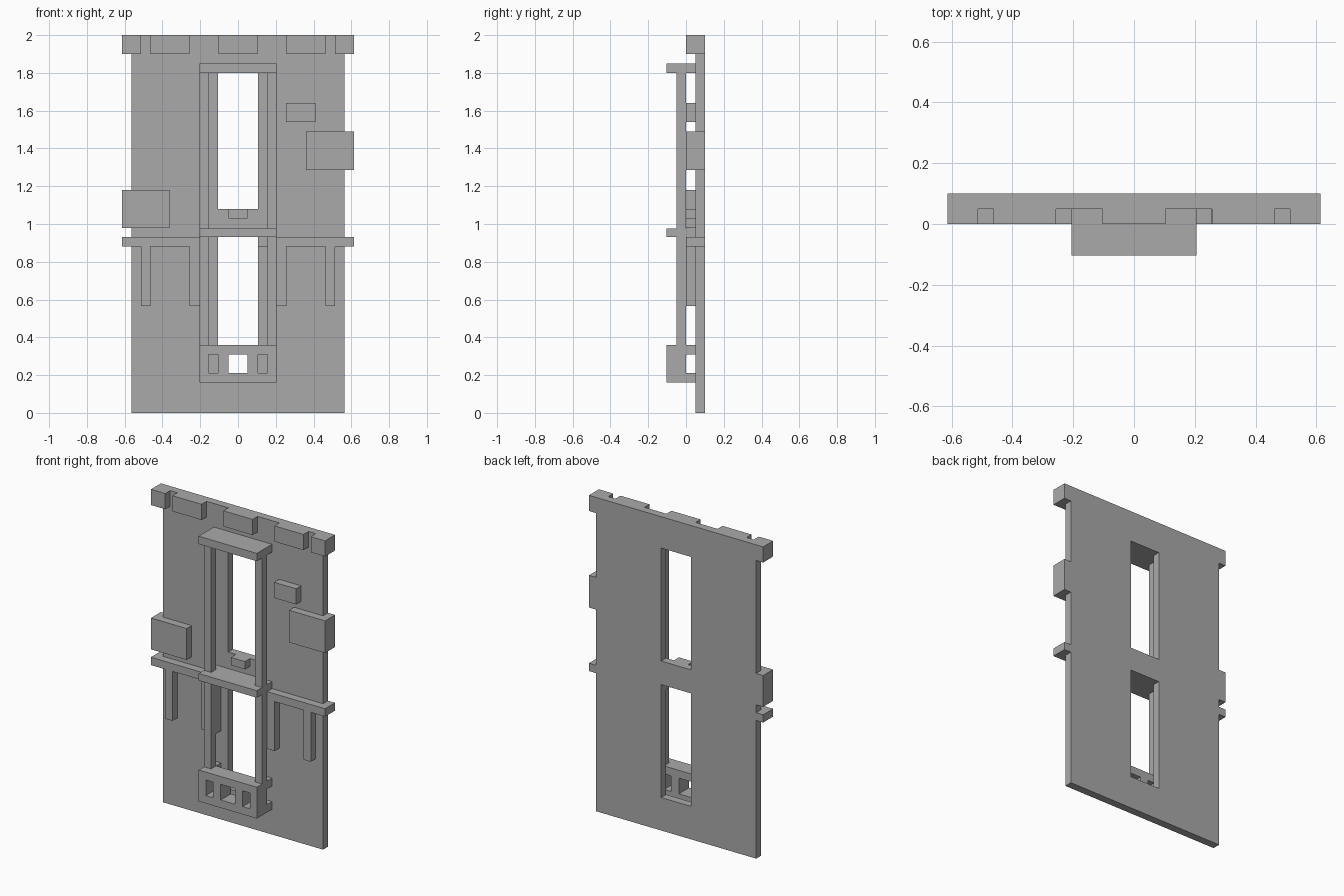
import bpy, bmesh

if "Cube" in bpy.data.objects:
    bpy.data.objects.remove(bpy.data.objects["Cube"], do_unlink=True)

stone = bpy.data.materials.new("plain_grey")
stone.use_nodes = True
stone.diffuse_color = (0.4, 0.4, 0.4, 1)
stone.node_tree.nodes["Principled BSDF"].inputs["Base Color"].default_value = (0.4, 0.4, 0.4, 1)

# Shared depths (y) and widths (x)
BACK, FACE, RELIEF, COLUMN, FRONT = 0.1, 0.05, 0.0, -0.05, -0.103
WALL, EDGE, BAY = 0.565, 0.614, 0.205


def finish(name, bm):
    bmesh.ops.recalc_face_normals(bm, faces=bm.faces)
    mesh = bpy.data.meshes.new(name)
    bm.to_mesh(mesh)
    bm.free()
    mesh.materials.append(stone)
    obj = bpy.data.objects.new(name, mesh)
    bpy.context.collection.objects.link(obj)
    return obj


def extrude(bm, faces, vector):
    moved = bmesh.ops.extrude_face_region(bm, geom=faces)["geom"]
    verts = [v for v in moved if isinstance(v, bmesh.types.BMVert)]
    bmesh.ops.translate(bm, verts=verts, vec=vector)


def prism(name, outline, z0, z1):
    """Plan outline raised from z0 to z1."""
    bm = bmesh.new()
    face = bm.faces.new([bm.verts.new((x, y, z0)) for x, y in outline])
    extrude(bm, [face], (0, 0, z1 - z0))
    return finish(name, bm)


def box(name, x0, x1, y0, y1, z0, z1):
    return prism(name, [(x0, y0), (x1, y0), (x1, y1), (x0, y1)], z0, z1)


def wrap(name, side, inner, z0, z1):
    """Relief block that wraps round the end of the wall."""
    outline = [(inner, RELIEF), (EDGE, RELIEF), (EDGE, BACK), (WALL, BACK), (WALL, FACE), (inner, FACE)]
    return prism(name, [(side * x, y) for x, y in outline], z0, z1)


def pierced(name, half, z0, z1, y0, y1, holes):
    """Upright panel with rectangular openings (x0, x1, z0, z1)."""
    xs = sorted({-half, half} | {x for h in holes for x in h[:2]})
    zs = sorted({z0, z1} | {z for h in holes for z in h[2:]})
    bm = bmesh.new()
    grid = [[bm.verts.new((x, y0, z)) for z in zs] for x in xs]
    for i in range(len(xs) - 1):
        for j in range(len(zs) - 1):
            cx, cz = (xs[i] + xs[i + 1]) / 2, (zs[j] + zs[j + 1]) / 2
            if not any(a < cx < b and c < cz < d for a, b, c, d in holes):
                bm.faces.new((grid[i][j], grid[i + 1][j], grid[i + 1][j + 1], grid[i][j + 1]))
    extrude(bm, bm.faces[:], (0, y1 - y0, 0))
    return finish(name, bm)


# Wall with two tall openings
pierced("wall", WALL, 0, 2, FACE, BACK,
        [(-0.105, 0.105, 0.21, 0.93), (-0.105, 0.105, 1.08, 1.8)])

# Balcony front with three small openings
pierced("balcony", BAY, 0.16, 0.36, FRONT, RELIEF,
        [(-0.155, -0.105, 0.21, 0.31), (-0.05, 0.05, 0.21, 0.31), (0.105, 0.155, 0.21, 0.31)])

# Slabs framing the bay, and the sill block
box("middle_slab", -BAY, BAY, FRONT, FACE, 0.93, 0.975)
box("top_slab", -BAY, BAY, FRONT, FACE, 1.8, 1.85)
box("sill_block", -0.05, 0.05, RELIEF, FACE, 1.03, 1.08)

# Mirrored parts
for label, s in (("left", 1), ("right", -1)):
    def pair(name, a, b, *rest):
        box(label + "_" + name, min(s * a, s * b), max(s * a, s * b), *rest)

    pair("lower_column", 0.155, BAY, COLUMN, RELIEF, 0.36, 0.93)
    pair("upper_column", 0.155, BAY, COLUMN, RELIEF, 0.975, 1.8)
    pair("balcony_lower_arm", 0.155, BAY, RELIEF, FACE, 0.16, 0.21)
    pair("balcony_upper_arm", 0.155, BAY, RELIEF, FACE, 0.31, 0.36)
    pair("inner_bracket", 0.155, 0.257, RELIEF, FACE, 0.565, 0.88)
    pair("outer_bracket", 0.462, 0.513, RELIEF, FACE, 0.565, 0.88)
    pair("cornice_block", 0.257, 0.462, RELIEF, FACE, 1.9, 2)
    wrap(label + "_cornice_end", s, 0.513, 1.9, 2)
    wrap(label + "_ledge", s, 0.105 if s > 0 else 0.155, 0.88, 0.93)

box("middle_cornice_block", -0.103, 0.103, RELIEF, FACE, 1.9, 2)

# Uneven raised stones
wrap("left_stone", 1, 0.36, 1.285, 1.49)
wrap("right_stone", -1, 0.362, 0.98, 1.18)
box("small_stone", 0.255, 0.41, RELIEF, FACE, 1.54, 1.64)
